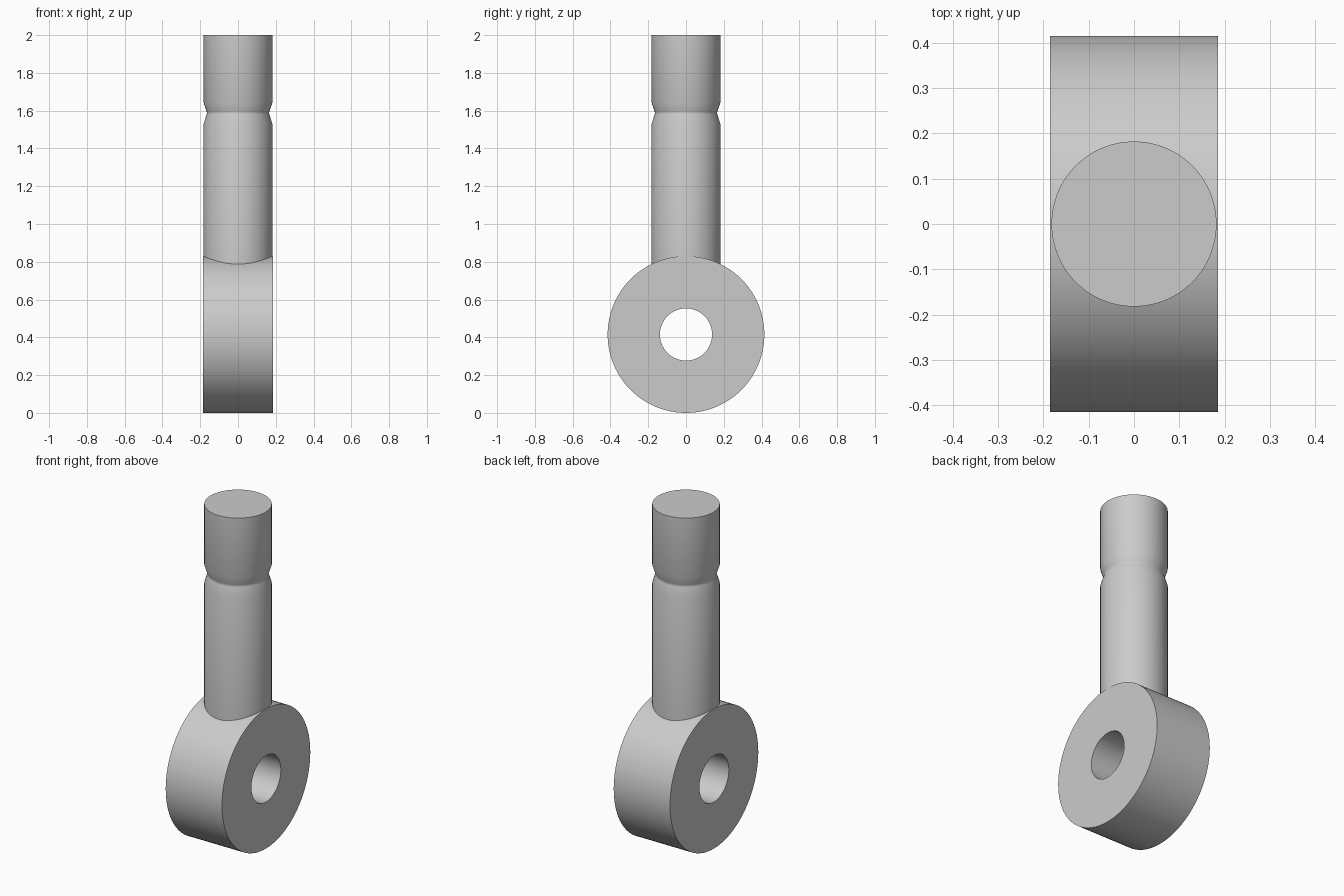
import bpy, bmesh, math
from mathutils import Matrix

cube = bpy.data.objects.get("Cube")
if cube:
    bpy.data.objects.remove(cube, do_unlink=True)

SEGMENTS = 96
RING_R, HOLE_R, HALF_WIDTH = 0.415, 0.138, 0.185
SHAFT_R, GROOVE_R = 0.182, 0.164

steel = bpy.data.materials.new("steel grey")
steel.use_nodes = True
grey = (0.6, 0.6, 0.6, 1)
steel.diffuse_color = grey
steel.node_tree.nodes["Principled BSDF"].inputs["Base Color"].default_value = grey


def lathe(name, profile, closed=False, transform=Matrix()):
    """Revolve (radius, height) points around z; cap the top if not closed."""
    bm = bmesh.new()
    rings = []
    for r, h in profile:
        angles = [math.tau * i / SEGMENTS for i in range(SEGMENTS)]
        rings.append([bm.verts.new((r * math.cos(a), r * math.sin(a), h)) for a in angles])
    pairs = list(zip(rings, rings[1:]))
    if closed:
        pairs.append((rings[-1], rings[0]))
    else:
        bm.faces.new(rings[-1])
    for low, high in pairs:
        for i in range(SEGMENTS):
            j = (i + 1) % SEGMENTS
            bm.faces.new((low[i], low[j], high[j], high[i]))
    bm.transform(transform)
    bm.normal_update()
    mesh = bpy.data.meshes.new(name)
    bm.to_mesh(mesh)
    bm.free()
    mesh.materials.append(steel)
    obj = bpy.data.objects.new(name, mesh)
    bpy.context.collection.objects.link(obj)
    bpy.ops.object.select_all(action="DESELECT")
    obj.select_set(True)
    bpy.context.view_layer.objects.active = obj
    bpy.ops.object.shade_smooth_by_angle(angle=math.radians(35))
    return obj


# Pierced eye, its axis along x
lathe("eye_ring",
      [(RING_R, -HALF_WIDTH), (RING_R, HALF_WIDTH), (HOLE_R, HALF_WIDTH), (HOLE_R, -HALF_WIDTH)],
      closed=True,
      transform=Matrix.Translation((0, 0, RING_R)) @ Matrix.Rotation(math.pi / 2, 4, "Y"))

# Round shaft with a shallow neck groove, its open foot sunk in the eye
lathe("shaft",
      [(SHAFT_R, 0.77), (SHAFT_R, 1.53), (GROOVE_R + 0.002, 1.58), (GROOVE_R, 1.588),
       (GROOVE_R + 0.002, 1.596), (SHAFT_R, 1.643), (SHAFT_R, 2.0)])
